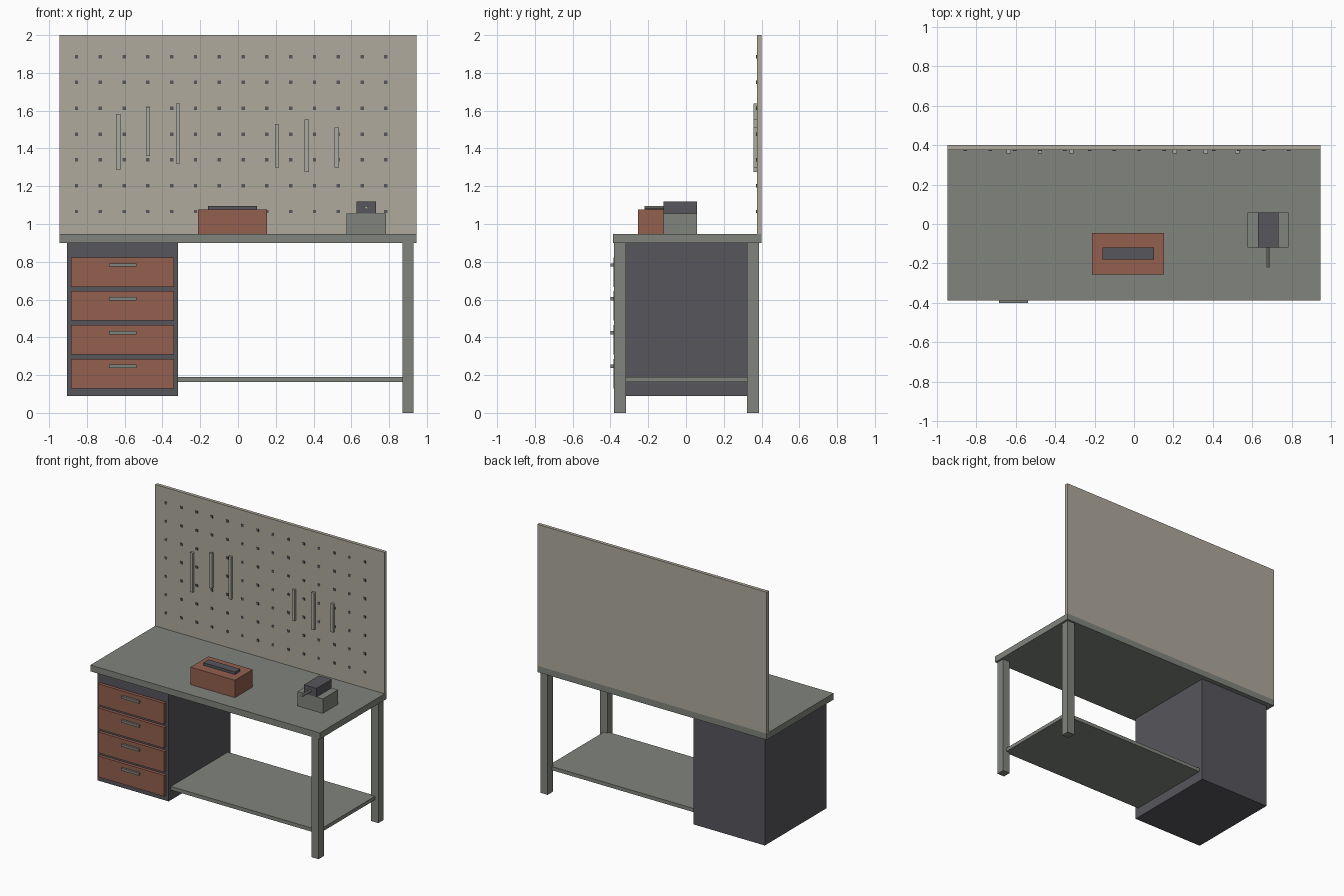
import bpy, bmesh, math
from mathutils import Matrix, Vector

if "Cube" in bpy.data.objects:
    bpy.data.objects.remove(bpy.data.objects["Cube"])


def material(name, rgb):
    m = bpy.data.materials.new(name)
    m.diffuse_color = (*rgb, 1)
    m.use_nodes = True
    m.node_tree.nodes["Principled BSDF"].inputs["Base Color"].default_value = m.diffuse_color
    return m


GREY = material("grey green steel", (0.22, 0.235, 0.205))
TAN = material("tan board", (0.43, 0.40, 0.335))
BRICK = material("brick red", (0.29, 0.115, 0.078))
DARK = material("dark charcoal", (0.095, 0.092, 0.105))
LIGHT = material("light steel", (0.40, 0.40, 0.36))


def finish(bm, name, mat):
    me = bpy.data.meshes.new(name)
    bm.to_mesh(me)
    bm.free()
    me.materials.append(mat)
    ob = bpy.data.objects.new(name, me)
    bpy.context.collection.objects.link(ob)
    return ob


def add_box(bm, x, y, z):
    lo, hi = zip(x, y, z)
    c = [(a + b) / 2 for a, b in zip(lo, hi)]
    s = [b - a for a, b in zip(lo, hi)]
    bmesh.ops.create_cube(bm, size=1, matrix=Matrix.Translation(c) @ Matrix.Diagonal((*s, 1)))


def box(name, x, y, z, mat):
    bm = bmesh.new()
    add_box(bm, x, y, z)
    return finish(bm, name, mat)


# Bench frame
TOP = 0.947
box("bench_top", (-0.945, 0.945), (-0.387, 0.40), (0.90, TOP), GREY)
box("front_leg", (0.87, 0.93), (-0.38, -0.318), (0, 0.90), GREY)
box("back_leg", (0.87, 0.93), (0.324, 0.386), (0, 0.90), GREY)
box("lower_shelf", (-0.318, 0.90), (-0.335, 0.335), (0.164, 0.191), GREY)

# Drawer cabinet
box("cabinet", (-0.905, -0.318), (-0.362, 0.365), (0.09, 0.90), DARK)
for i in range(4):
    z = 0.13 + 0.179 * i
    box(f"drawer_front_{i + 1}", (-0.884, -0.338), (-0.385, -0.362), (z, z + 0.156), BRICK)
    box(f"drawer_handle_{i + 1}", (-0.684, -0.537), (-0.40, -0.385), (z + 0.107, z + 0.125), GREY)

# Pegboard with a grid of dark peg holes
box("pegboard", (-0.945, 0.945), (0.375, 0.40), (TOP, 2.0), TAN)
bm = bmesh.new()
for i in range(14):
    for j in range(7):
        x, z = -0.855 + 0.126 * i, 1.066 + 0.1367 * j
        add_box(bm, (x - 0.009, x + 0.009), (0.371, 0.377), (z - 0.009, z + 0.009))
finish(bm, "peg_holes", DARK)

# Hanging tools
tools = [(-0.634, 1.288, 1.583), (-0.476, 1.36, 1.62), (-0.317, 1.32, 1.637),
         (0.206, 1.30, 1.53), (0.364, 1.276, 1.552), (0.523, 1.30, 1.51)]
for i, (x, lo, hi) in enumerate(tools):
    box(f"hanging_tool_{i + 1}", (x - 0.011, x + 0.011), (0.357, 0.375), (lo, hi), LIGHT)

# Toolbox
box("toolbox", (-0.212, 0.153), (-0.255, -0.046), (TOP, 1.077), BRICK)
box("toolbox_handle", (-0.159, 0.101), (-0.181, -0.119), (1.077, 1.096), DARK)

# Vise
box("vise_base", (0.575, 0.783), (-0.12, 0.058), (TOP, 1.055), GREY)
box("vise_jaw", (0.627, 0.731), (-0.12, 0.058), (1.055, 1.119), DARK)
bm = bmesh.new()
bmesh.ops.create_cone(bm, cap_ends=True, segments=10, radius1=0.009, radius2=0.009, depth=0.10,
                      matrix=Matrix.Translation((0.679, -0.17, 1.087)) @ Matrix.Rotation(math.pi / 2, 4, 'X'))
finish(bm, "vise_screw", LIGHT)
